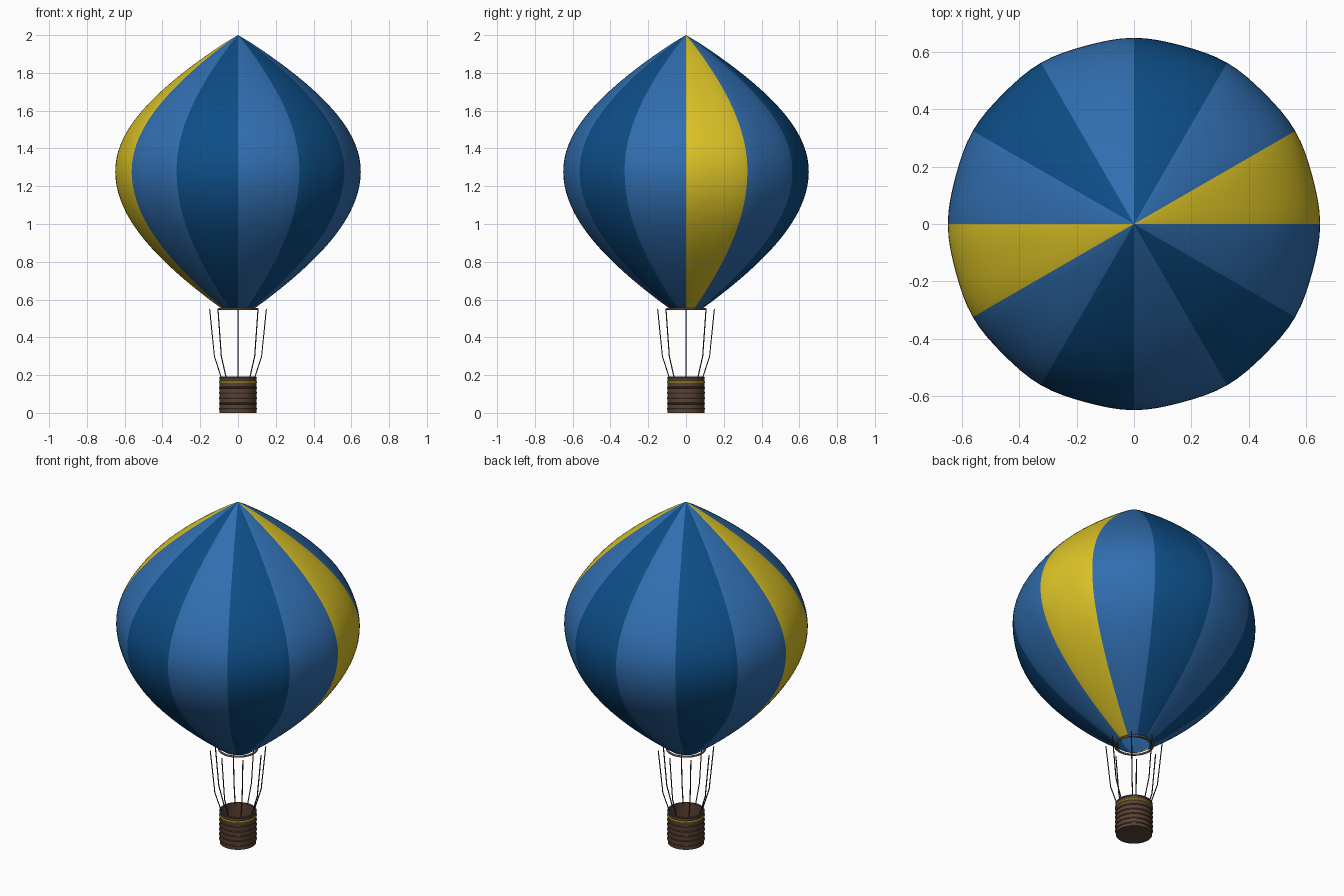
import bpy, bmesh, math

cube = bpy.data.objects.get("Cube")
if cube:
    bpy.data.objects.remove(cube, do_unlink=True)


def material(name, rgb):
    m = bpy.data.materials.new(name)
    m.use_nodes = True
    m.diffuse_color = (*rgb, 1)
    m.node_tree.nodes["Principled BSDF"].inputs["Base Color"].default_value = (*rgb, 1)
    return m


light_blue = material("light blue", (0.03, 0.155, 0.43))
dark_blue = material("dark blue", (0.004, 0.075, 0.24))
yellow = material("yellow", (0.72, 0.55, 0.02))
brown = material("wicker brown", (0.1, 0.055, 0.035))
tan = material("tan trim", (0.32, 0.22, 0.14))
rope_grey = material("rope grey", (0.03, 0.03, 0.035))


def finish(name, bm, mats, angle=40):
    bmesh.ops.remove_doubles(bm, verts=bm.verts, dist=1e-5)
    bmesh.ops.recalc_face_normals(bm, faces=bm.faces)
    mesh = bpy.data.meshes.new(name)
    bm.to_mesh(mesh)
    bm.free()
    for m in mats:
        mesh.materials.append(m)
    ob = bpy.data.objects.new(name, mesh)
    bpy.context.scene.collection.objects.link(ob)
    bpy.ops.object.select_all(action="DESELECT")
    ob.select_set(True)
    bpy.context.view_layer.objects.active = ob
    bpy.ops.object.shade_smooth_by_angle(angle=math.radians(angle))
    return ob


def lathe(name, profile, mats, segments=48, wave=0.0, rule=None):
    """Spin (radius, height) points around z, with optional gore ripple."""
    bm = bmesh.new()
    rings = []
    for r, z in profile:
        ring = []
        for s in range(segments):
            a = math.tau * s / segments
            k = r * (1 - wave * math.sin(6 * a) ** 2)
            ring.append(bm.verts.new((k * math.cos(a), k * math.sin(a), z)))
        rings.append(ring)
    for low, high in zip(rings, rings[1:]):
        for s in range(segments):
            t = (s + 1) % segments
            face = bm.faces.new((low[s], low[t], high[t], high[s]))
            if rule:
                face.material_index = rule(s)
    bmesh.ops.dissolve_degenerate(bm, dist=1e-6, edges=bm.edges)
    return finish(name, bm, mats)


def torus(name, radius, thick, z, mat):
    circle = [(radius + thick * math.cos(math.tau * i / 8),
               z + thick * math.sin(math.tau * i / 8)) for i in range(9)]
    return lathe(name, circle, [mat])


# Envelope: twelve gores, two opposite ones yellow, the rest alternating blues
SEGMENTS, GORE = 96, 8


def gore_colour(s):
    gore = s // GORE
    return 2 if gore % 6 == 0 else (gore + 1) % 2


STEPS, MID, TOP, NECK = 40, 1.28, 2.0, 0.55
envelope_profile = []
for i in range(STEPS + 1):
    z = NECK + (TOP - NECK) * i / STEPS
    half = TOP - MID if z > MID else 0.785
    c = max(0.0, math.cos((z - MID) / half * math.pi / 2))
    envelope_profile.append((0.65 * c ** 0.93 if i < STEPS else 0.0001, z))
lathe("envelope", envelope_profile, [light_blue, dark_blue, yellow],
      SEGMENTS, 0.008, gore_colour)

# Ring at the mouth
torus("mouth_ring", 0.102, 0.006, 0.55, tan)

# Suspension ropes, bent inward above the basket
for n in range(8):
    a = math.tau * n / 8
    curve = bpy.data.curves.new("rope", "CURVE")
    curve.dimensions = "3D"
    curve.bevel_depth = 0.003
    curve.bevel_resolution = 1
    curve.use_fill_caps = True
    path = [(0.15, 0.55), (0.125, 0.3), (0.088, 0.185)]
    spline = curve.splines.new("POLY")
    spline.points.add(len(path) - 1)
    for p, (r, z) in zip(spline.points, path):
        p.co = (r * math.cos(a), r * math.sin(a), z, 1)
    curve.materials.append(rope_grey)
    rope = bpy.data.objects.new(f"rope_{n + 1}", curve)
    bpy.context.scene.collection.objects.link(rope)

# Open basket with a floor
lathe("basket", [(0, 0), (0.097, 0), (0.097, 0.188), (0.088, 0.188),
                 (0.088, 0.012), (0, 0.012)], [brown])

# Woven bands, a yellow trim band and the rim
for n in range(5):
    torus(f"basket_band_{n + 1}", 0.096, 0.005, 0.022 + 0.028 * n, brown)
torus("basket_trim", 0.097, 0.005, 0.163, yellow)
torus("basket_rim", 0.094, 0.006, 0.186, brown)
